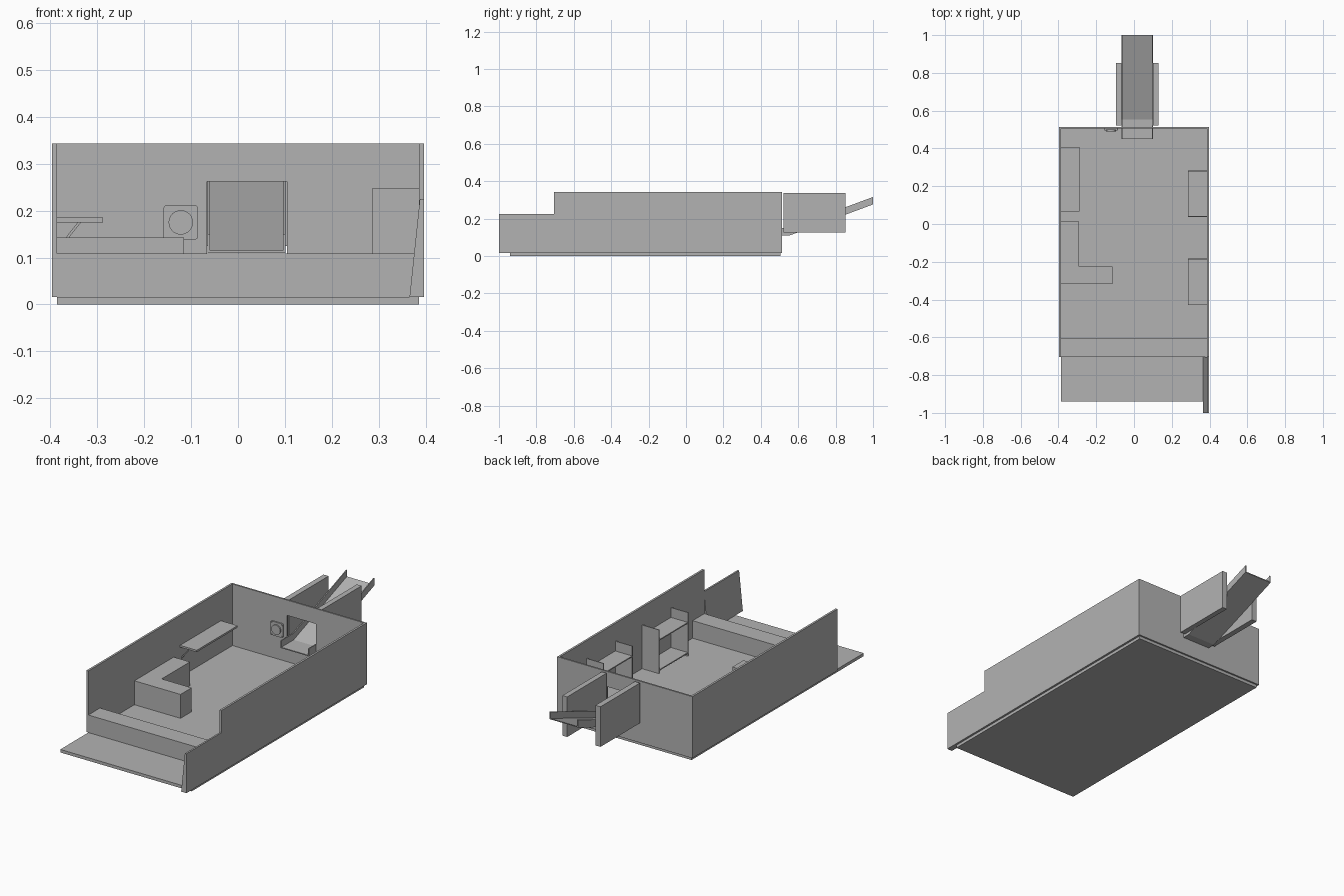
import bpy
import bmesh
import math
from mathutils import Vector

cube = bpy.data.objects.get("Cube")
if cube:
    bpy.data.objects.remove(cube, do_unlink=True)

grey = bpy.data.materials.new("plain grey")
grey.use_nodes = True
COLOUR = (0.45, 0.45, 0.45, 1)
grey.diffuse_color = COLOUR
grey.node_tree.nodes["Principled BSDF"].inputs["Base Color"].default_value = COLOUR


def finish(name, bm):
    bmesh.ops.recalc_face_normals(bm, faces=bm.faces)
    mesh = bpy.data.meshes.new(name)
    bm.to_mesh(mesh)
    bm.free()
    mesh.materials.append(grey)
    obj = bpy.data.objects.new(name, mesh)
    bpy.context.scene.collection.objects.link(obj)
    return obj


def prism(name, outline, axis, start, end):
    """Extrude a 2D outline along an axis; outline uses the other two axes in order."""
    bm = bmesh.new()
    verts = []
    for p in outline:
        co = list(p)
        co.insert(axis, start)
        verts.append(bm.verts.new(co))
    face = bm.faces.new(verts)
    moved = bmesh.ops.extrude_face_region(bm, geom=[face])["geom"]
    shift = Vector((0, 0, 0))
    shift[axis] = end - start
    bmesh.ops.translate(bm, vec=shift,
                        verts=[v for v in moved if isinstance(v, bmesh.types.BMVert)])
    return finish(name, bm)


def box(name, x, y, z):
    return prism(name, [(x[0], y[0]), (x[1], y[0]), (x[1], y[1]), (x[0], y[1])], 2, *z)


def disc(name, x, z, radius, y, sides):
    ring = [(x + radius * math.cos(math.tau * i / sides),
             z + radius * math.sin(math.tau * i / sides)) for i in range(sides)]
    obj = prism(name, ring, 1, *y)
    for p in obj.data.polygons:
        p.use_smooth = len(p.vertices) == 4
    return obj


INNER, OUTER = 0.386, 0.397
BASE, FLOOR, TOP = 0, 0.016, 0.343
FRONT, BACK, BACK_OUT = -0.705, 0.505, 0.514

# Floor slab with its open apron, and the low ledge at the front
box("floor_slab", (-INNER, INNER), (-0.94, BACK), (BASE, FLOOR))
box("front_ledge", (-INNER, INNER), (FRONT, -0.607), (FLOOR, 0.109))

# Side walls
for name, side in (("left_wall", 1), ("right_wall", -1)):
    box(name, sorted((side * INNER, side * OUTER)), (FRONT, BACK_OUT), (FLOOR, TOP))

# Back wall, a frame around the hatch opening
HATCH_X, HATCH_Z = (-0.066, 0.104), (0.108, 0.262)
box("back_wall_right", (-INNER, HATCH_X[0]), (BACK, BACK_OUT), (FLOOR, TOP))
box("back_wall_left", (HATCH_X[1], INNER), (BACK, BACK_OUT), (FLOOR, TOP))
box("back_wall_sill", HATCH_X, (BACK, BACK_OUT), (FLOOR, HATCH_Z[0]))
box("back_wall_lintel", HATCH_X, (BACK, BACK_OUT), (HATCH_Z[1], TOP))

# Wing wall beside the apron, thicker at its foot
prism("wing_wall", [(0.366, FLOOR), (OUTER, FLOOR), (OUTER, 0.225), (0.388, 0.225)],
      1, -1.0, FRONT)

# L-shaped counter
prism("counter", [(-INNER, -0.318), (-0.115, -0.318), (-0.115, -0.225),
                  (-0.291, -0.225), (-0.291, 0.012), (-INNER, 0.012)], 2, FLOOR, 0.143)

# Wall shelf on slanted struts
box("wall_shelf", (-INNER, -0.288), (0.065, 0.408), (0.175, 0.185))
for i, y in enumerate((0.075, 0.392)):
    prism(f"shelf_strut_{i}", [(-0.342, 0.175), (-0.335, 0.175),
                               (-INNER, 0.11), (-INNER, 0.119)], 1, y, y + 0.006)

# Two shelf racks against the left wall
for i, (y0, y1) in enumerate(((-0.43, -0.183), (0.037, 0.283))):
    depth = (0.287, INNER)
    box(f"rack_{i}_front_panel", depth, (y0, y0 + 0.005), (FLOOR, 0.248))
    box(f"rack_{i}_back_panel", depth, (y1 - 0.005, y1), (FLOOR, 0.248))
    for level, z in (("lower", 0.03), ("upper", 0.19)):
        box(f"rack_{i}_{level}_shelf", depth, (y0 + 0.005, y1 - 0.005), (z, z + 0.006))

# Round fixture on a bolted plate with rounded corners
cx, cz, half, r = -0.122, 0.175, 0.037, 0.008
plate = []
for quarter in range(4):
    mid = math.radians(45 + 90 * quarter)
    ox = cx + math.copysign(half - r, math.cos(mid))
    oz = cz + math.copysign(half - r, math.sin(mid))
    for step in range(5):
        a = math.radians(90 * quarter + 22.5 * step)
        plate.append((ox + r * math.cos(a), oz + r * math.sin(a)))
prism("fixture_plate", plate, 1, 0.498, BACK)
disc("fixture_dial", cx, cz, 0.026, (0.491, 0.498), 32)
for i in range(4):
    sx, sz = (-1, 1)[i % 2], (-1, 1)[i // 2]
    disc(f"fixture_bolt_{i}", cx + sx * 0.03, cz + sz * 0.03, 0.004, (0.495, 0.498), 12)

# Channel chute: flat lip through the hatch, then a rising ramp
CHUTE_X, SKIN, RAIL = (-0.065, 0.101), 0.005, 0.04
path = [(0.45, 0.11), (0.553, 0.11), (1.0, 0.276)]


def chute_strip(name, x, height):
    upper = [(y, z + height) for y, z in reversed(path)]
    return prism(name, path + upper, 0, *x)


chute_strip("chute_floor", (CHUTE_X[0] + SKIN, CHUTE_X[1] - SKIN), SKIN)
chute_strip("chute_right_rail", (CHUTE_X[0], CHUTE_X[0] + SKIN), RAIL)
chute_strip("chute_left_rail", (CHUTE_X[1] - SKIN, CHUTE_X[1]), RAIL)

# Thick guard panels either side of the chute
box("chute_right_guard", (-0.095, CHUTE_X[0]), (0.522, 0.853), (0.125, 0.338))
box("chute_left_guard", (CHUTE_X[1], 0.129), (0.522, 0.853), (0.125, 0.338))
